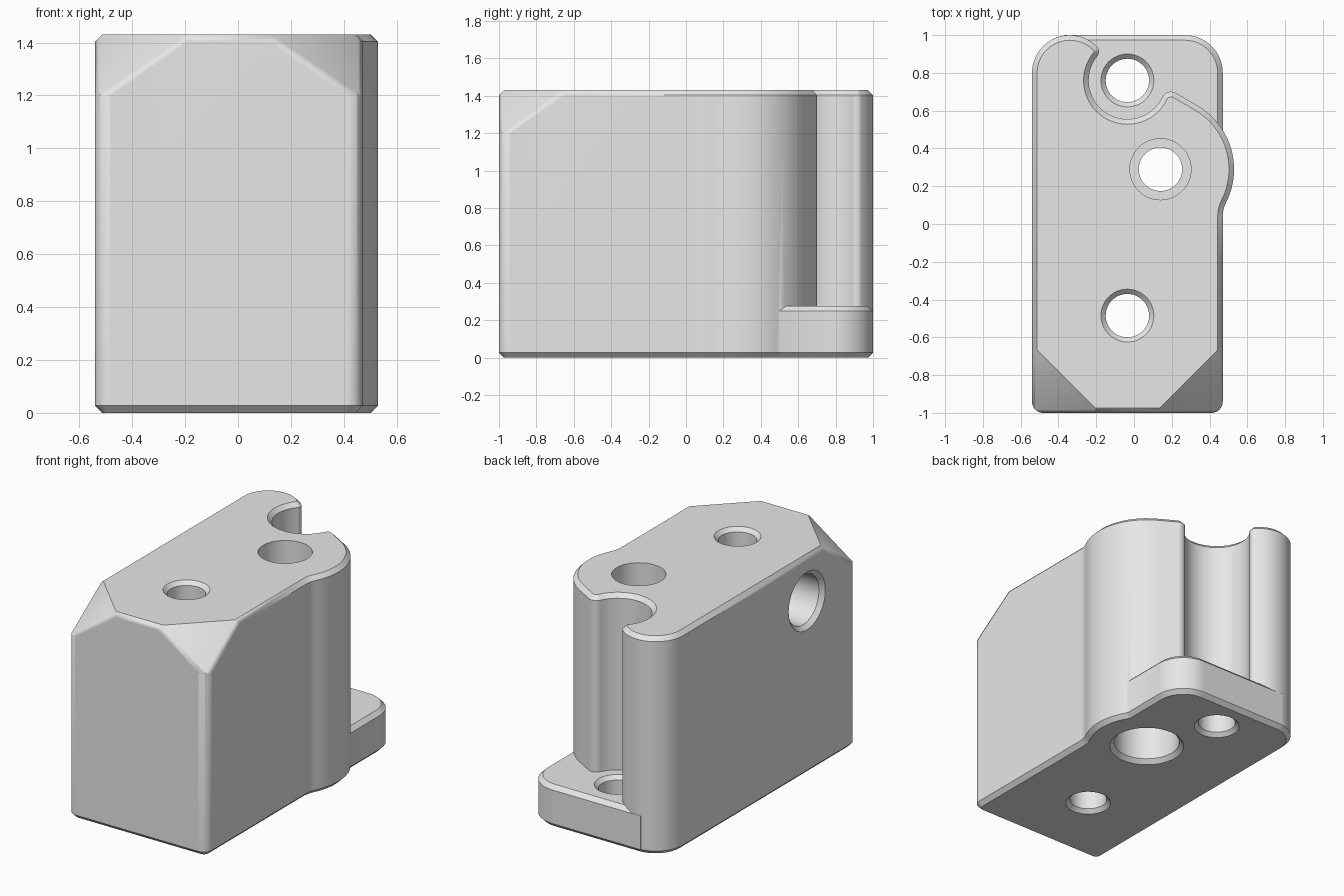
import bpy, bmesh, math
from mathutils import Vector

if "Cube" in bpy.data.objects:
    bpy.data.objects.remove(bpy.data.objects["Cube"], do_unlink=True)

HEIGHT, BASE_H, CH = 1.43, 0.275, 0.027
LEFT, RIGHT = -0.54, 0.47

grey = bpy.data.materials.new("light grey")
grey.use_nodes = True
grey.diffuse_color = (0.8, 0.8, 0.8, 1)
grey.node_tree.nodes["Principled BSDF"].inputs["Base Color"].default_value = (0.8, 0.8, 0.8, 1)


def arc(c, r, a0, a1):
    """Points of an arc, angles in degrees."""
    n = max(4, math.ceil(abs(a1 - a0) / 6))
    angles = [math.radians(a0 + (a1 - a0) * i / n) for i in range(n + 1)]
    return [Vector((c[0] + r * math.cos(a), c[1] + r * math.sin(a))) for a in angles]


def angle(a, b):
    return math.degrees(math.atan2(b[1] - a[1], b[0] - a[0]))


def clean(points):
    return [p for i, p in enumerate(points) if (p - points[i - 1]).length > 1e-4]


def inset(points, d):
    out = []
    for i, p in enumerate(points):
        e1 = (p - points[i - 1]).normalized()
        e2 = (points[(i + 1) % len(points)] - p).normalized()
        n1, n2 = Vector((e1.y, -e1.x)), Vector((e2.y, -e2.x))
        out.append(p - (n1 + n2) * d / (1 + n1.dot(n2)))
    return out


def loft(rings):
    """Closed solid through rings of 3D points."""
    bm = bmesh.new()
    loops = [[bm.verts.new(p) for p in ring] for ring in rings]
    n = len(loops[0])
    for low, high in zip(loops, loops[1:]):
        for i in range(n):
            j = (i + 1) % n
            bm.faces.new((low[i], low[j], high[j], high[i]))
    bm.faces.new(loops[0][::-1])
    bm.faces.new(loops[-1])
    bmesh.ops.recalc_face_normals(bm, faces=bm.faces)
    return bm


def make(name, bm):
    mesh = bpy.data.meshes.new(name)
    bm.to_mesh(mesh)
    bm.free()
    mesh.materials.append(grey)
    ob = bpy.data.objects.new(name, mesh)
    bpy.context.collection.objects.link(ob)
    return ob


def chamfered_slab(points, height):
    points = clean(points)
    small = inset(points, CH)
    levels = ((small, 0), (points, CH), (points, height - CH), (small, height))
    return loft([[(p.x, p.y, z) for p in pts] for pts, z in levels])


def lathe(name, profile, location, tilt=0):
    ring = [(math.cos(a), math.sin(a)) for a in (math.tau * i / 48 for i in range(48))]
    ob = make(name, loft([[(c * r, s * r, z) for c, s in ring] for r, z in profile]))
    ob.location = location
    ob.rotation_euler.y = tilt
    ob.hide_render = True
    return ob


# Circles that define the body outline
boss, boss_r = Vector((0.14, 0.29)), 0.39
slot, slot_r = Vector((-0.035, 0.76)), 0.205
finger, finger_r = Vector((-0.34, 0.8)), 0.2

# Fillet between the right wall and the round boss
f = 0.15
dx = RIGHT + f - boss.x
blend = Vector((RIGHT + f, boss.y - math.sqrt((boss_r + f) ** 2 - dx ** 2)))

# Fillet between the boss tangent line and the open slot
f_lip = 0.05
normal, along = Vector((0.5, 0.866)), Vector((-0.866, 0.5))
start = boss + normal * (boss_r - f_lip) - slot
b, c = start.dot(along), start.length_squared - (slot_r + f_lip) ** 2
lip = slot + start + along * (-b - math.sqrt(b * b - c))

# Fillet at the tip of the finger
f_tip = 0.035
gap = slot - finger
r1, r2, d = finger_r - f_tip, slot_r + f_tip, gap.length
a = (r1 * r1 - r2 * r2 + d * d) / (2 * d)
u = gap / d
tip = finger + u * a + Vector((-u.y, u.x)) * math.sqrt(r1 * r1 - a * a)

cr = 0.06
outline = (arc((LEFT + cr, -1 + cr), cr, 180, 270)
           + arc((RIGHT - cr, -1 + cr), cr, 270, 360)
           + arc(blend, f, 180, angle(blend, boss) % 360)
           + arc(boss, boss_r, angle(boss, blend), 60)
           + arc(lip, f_lip, 60, angle(lip, slot) % 360)
           + arc(slot, slot_r, angle(slot, lip), angle(slot, tip) - 360)
           + arc(tip, f_tip, angle(tip, slot), angle(finger, tip))
           + arc(finger, finger_r, angle(finger, tip), 180))
body_bm = chamfered_slab(outline, HEIGHT)


def slice_off(bm, point, n):
    bmesh.ops.bisect_plane(bm, geom=bm.verts[:] + bm.edges[:] + bm.faces[:],
                           plane_co=point, plane_no=n, clear_outer=True)
    bmesh.ops.holes_fill(bm, edges=[e for e in bm.edges if e.is_boundary], sides=0)


# Sloped front corners with softened lower edges
for x, side in ((LEFT, -1), (RIGHT, 1)):
    corner = Vector((x, -1, 1.18))
    n = Vector((side, -1, 1.44)).normalized()
    slice_off(body_bm, corner, n)
    for wall in (Vector((0, -1, 0)), Vector((side, 0, 0))):
        soft = (n + wall).normalized()
        slice_off(body_bm, corner - soft * 0.009, soft)
bmesh.ops.recalc_face_normals(body_bm, faces=body_bm.faces)
body = make("block_body", body_bm)

# Low foot filling the back right corner
foot = make("back_foot", chamfered_slab(
    [Vector((-0.37, 0.35)), Vector((RIGHT, 0.35))]
    + arc((RIGHT - 0.2, 0.8), 0.2, 0, 90) + [Vector((-0.37, 1))], BASE_H))

# Hole cutters
cutters = [
    lathe("front_hole_cutter", [(0.165, -0.025), (0.115, 0.025), (0.115, HEIGHT - 0.025),
                                (0.165, HEIGHT + 0.025)], (-0.035, -0.485, 0)),
    lathe("foot_hole_cutter", [(0.165, -0.025), (0.115, 0.025), (0.115, BASE_H - 0.025),
                               (0.165, BASE_H + 0.025)], (slot.x, slot.y, 0)),
    lathe("boss_hole_cutter", [(0.25, -0.02), (0.203, 0.027), (0.203, 0.5), (0.115, 0.5),
                               (0.115, 0.95), (0.162, 0.95), (0.162, 1.5)], (boss.x, boss.y, 0)),
    lathe("side_hole_cutter", [(0.21, -0.02), (0.163, 0.027), (0.163, 0.38)],
          (LEFT, -0.485, 1.14), math.pi / 2),
]

# Join the foot, then drill the holes
bpy.ops.object.select_all(action='DESELECT')
bpy.context.view_layer.objects.active = body
body.select_set(True)
for tool in [foot] + cutters:
    mod = body.modifiers.new(tool.name, 'BOOLEAN')
    mod.operation = 'UNION' if tool == foot else 'DIFFERENCE'
    mod.solver = 'EXACT'
    mod.object = tool
    bpy.ops.object.modifier_apply(modifier=mod.name)
for tool in [foot] + cutters:
    bpy.data.objects.remove(tool, do_unlink=True)

bpy.ops.object.shade_smooth_by_angle(angle=math.radians(34))
weighted = body.modifiers.new("even_shading", 'WEIGHTED_NORMAL')
weighted.keep_sharp = True
